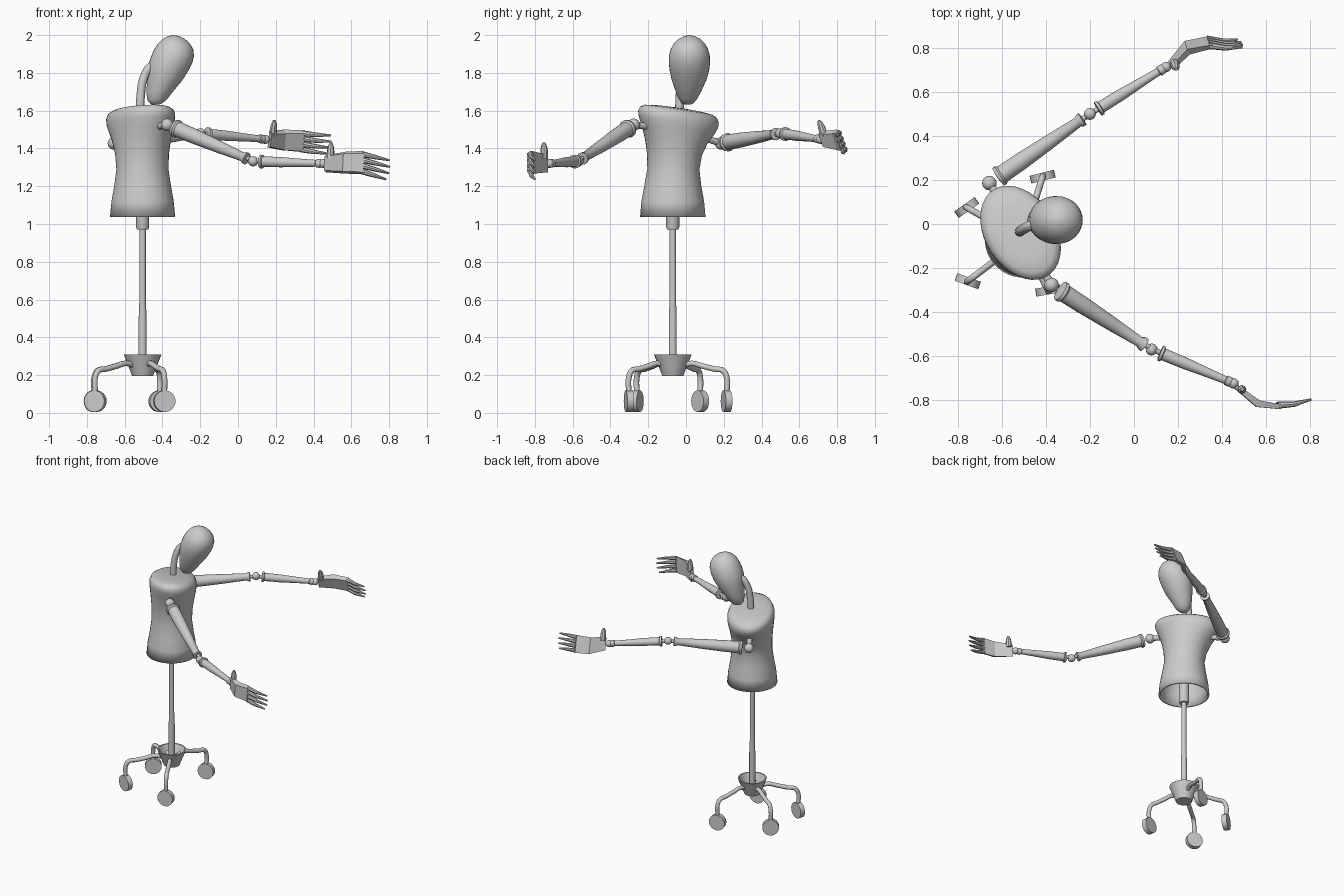
import bpy, bmesh
from math import sin, cos, pi, radians
from mathutils import Vector as V

if "Cube" in bpy.data.objects:
    bpy.data.objects.remove(bpy.data.objects["Cube"])


def loft(name, rings, angle=40, cap=True):
    """Skin a list of equal-length point rings, lowest / first ring first."""
    bm = bmesh.new()
    vs = [[bm.verts.new(p) for p in r] for r in rings]
    n = len(vs[0])
    for a, b in zip(vs, vs[1:]):
        for i in range(n):
            j = (i + 1) % n
            bm.faces.new((a[i], a[j], b[j], b[i]))
    if cap:
        bm.faces.new(vs[0][::-1])
    bm.faces.new(vs[-1])
    bmesh.ops.recalc_face_normals(bm, faces=bm.faces)
    me = bpy.data.meshes.new(name)
    bm.to_mesh(me)
    bm.free()
    ob = bpy.data.objects.new(name, me)
    bpy.context.collection.objects.link(ob)
    smooth(ob, angle)
    return ob


def smooth(ob, angle):
    bpy.ops.object.select_all(action='DESELECT')
    ob.select_set(True)
    bpy.context.view_layer.objects.active = ob
    bpy.ops.object.shade_smooth_by_angle(angle=radians(angle))


def ellipse(c, u, v, n):
    return [V(c) + V(u) * cos(2 * pi * i / n) + V(v) * sin(2 * pi * i / n) for i in range(n)]


def turned(name, p, q, profile, n=24):
    """Round part between p and q; profile holds (fraction, radius)."""
    p, q = V(p), V(q)
    rot = (q - p).to_track_quat('Z', 'Y')
    u, v = rot @ V((1, 0, 0)), rot @ V((0, 1, 0))
    return loft(name, [ellipse(p.lerp(q, t), u * r, v * r, n) for t, r in profile])


def ball(name, p, r):
    bpy.ops.mesh.primitive_uv_sphere_add(segments=20, ring_count=12, radius=r, location=p)
    bpy.context.object.name = name
    smooth(bpy.context.object, 60)


def tube(name, pts, r):
    cu = bpy.data.curves.new(name, 'CURVE')
    cu.dimensions = '3D'
    cu.bevel_depth, cu.bevel_resolution, cu.use_fill_caps = r, 3, True
    cu.resolution_u = 6
    sp = cu.splines.new('BEZIER')
    sp.bezier_points.add(len(pts) - 1)
    for b, p in zip(sp.bezier_points, pts):
        b.co = p
        b.handle_left_type = b.handle_right_type = 'AUTO'
    bpy.context.collection.objects.link(bpy.data.objects.new(name, cu))


# stand: pole with collar, hollow hub
CX, CY = -0.505, -0.07
turned("pole", (CX, CY, 0), (CX, CY, 1), [(.2, .021), (.5, .021), (.6, .017), (.97, .017),
       (.971, .03), (.985, .035), (1.2, .035)])
turned("hub", (CX, CY, 0), (CX, CY, 1), [(.195, .055), (.31, .1), (.31, .09), (.23, .055)])

# four curved legs with disc casters
for i, (x, y, a) in enumerate([(-.415, .215, 14), (-.76, .075, 35), (-.755, -.26, -20), (-.39, -.302, 10)]):
    d = V((x - CX, y - CY, 0))
    path = [(.12, .245), (.36, .262), (.55, .248), (.78, .232), (.93, .224), (1, .19), (1, .10)]
    tube(f"leg_{i + 1}", [V((CX, CY, z)) + d * t for t, z in path], .015)
    ax = V((-sin(radians(a)), cos(radians(a)), 0)) * .018
    c = V((x, y, .062))
    turned(f"caster_{i + 1}", c - ax, c + ax, [(0, .057), (1, .057)])

# torso: open-bottomed shell, upper rings tilted with the shoulders
U, W = V((.53, -.85, 0)), V((.85, .53, 0))
rings = []
for z, a, b, k in [(1.037, .174, .172, 0), (1.12, .167, .164, 0), (1.2, .152, .15, 0), (1.29, .138, .138, .1),
                   (1.37, .148, .14, .3), (1.44, .172, .148, .6), (1.5, .205, .157, .9), (1.54, .226, .162, 1),
                   (1.57, .231, .16, 1), (1.592, .22, .15, 1), (1.605, .195, .13, 1), (1.612, .13, .085, 1),
                   (1.615, .04, .03, 1)]:
    c = V((CX - .01 * k, CY + .03 * k, z))
    rings.append(ellipse(c, (U + V((0, 0, .13 * k))) * a, (W - V((0, 0, .06 * k))) * b, 40))
torso = loft("torso", rings, 60, cap=False)
m = torso.modifiers.new("shell", 'SOLIDIFY')
m.thickness = .012

# neck and egg-shaped head
tube("neck", [(-.52, -.035, 1.58), (-.515, -.032, 1.68), (-.50, -.022, 1.77), (-.465, -.005, 1.83),
              (-.41, .01, 1.85)], .023)
head = [(1.632, -.436, .007, .018, .018), (1.64, -.434, .008, .034, .032), (1.66, -.428, .01, .053, .048),
        (1.70, -.415, .013, .070, .067), (1.76, -.388, .016, .093, .091), (1.81, -.371, .018, .107, .104),
        (1.85, -.358, .018, .115, .109), (1.89, -.346, .018, .113, .108), (1.925, -.340, .018, .103, .099),
        (1.955, -.339, .018, .085, .083), (1.98, -.340, .018, .058, .057), (1.994, -.341, .018, .03, .03),
        (2.0, -.342, .018, .006, .006)]
loft("head", [ellipse((x, y, z), (rx, 0, 0), (0, ry, 0), 32) for z, x, y, rx, ry in head], 80)


def hand(side, wrist, mid, knuckle, tip, up, droop):
    """Blocky palm bent at mid, four tapered fingers and a short thumb."""
    wrist, mid, knuckle, tip, up = V(wrist), V(mid), V(knuckle), V(tip), V(up).normalized()
    secs = []
    for p, d, h, t in [(wrist, mid - wrist, .046, .014), (mid, knuckle - wrist, .058, .023),
                       (knuckle, tip - mid, .062, .016)]:
        n = d.cross(up).normalized() * t
        w = up * h
        secs.append([p + w * .8 + n, p + w - n * .4, p - w - n * .4, p - w * .8 + n])
    loft(side + "_palm", secs, 20)
    for i in range(4):
        s = .045 - .03 * i
        a = knuckle + up * s - (knuckle - mid) * .12
        short = (.96, 1, .98, .88)[i]
        b = knuckle + (tip - knuckle) * short + up * (s * 1.15 - droop * .3)
        m = a.lerp(b, .5) + (a + b - mid * 2).cross(up).normalized() * .008
        rot = (b - a).to_track_quat('Z', 'Y')
        u, v = rot @ V((1, 0, 0)), rot @ V((0, 1, 0))
        loft(f"{side}_finger_{i + 1}", [ellipse(p, u * r, v * r, 8) for p, r in
                                        [(a, .016), (m, .012), (b, .005)]], 30)
    base = wrist.lerp(mid, .22) + up * .025
    turned(side + "_thumb", base, base + up * .085, [(0, .02), (.5, .02), (.8, .015), (1, .007)], 8)


def arm(side, sh, elbow, wrist):
    """Ball joints with flared, tapering limb segments between them."""
    sh, elbow, wrist = V(sh), V(elbow), V(wrist)
    ball(side + "_shoulder_ball", sh, .033)
    ball(side + "_elbow_ball", elbow, .027)
    ball(side + "_wrist_ball", wrist, .024)
    turned(side + "_shoulder_pin", sh, sh.lerp(V((-.515, -.04, 1.5)), .4), [(0, .018), (1, .018)], 12)
    turned(side + "_upper_arm", sh, elbow, [(.085, .035), (.09, .047), (.115, .049), (.13, .041), (.3, .04),
           (.6, .033), (.88, .024), (.9, .031), (.925, .033), (.93, .02)])
    turned(side + "_elbow_pin", sh.lerp(elbow, .9), elbow.lerp(wrist, .12), [(0, .012), (1, .012)], 12)
    turned(side + "_forearm", elbow, wrist, [(.1, .025), (.105, .036), (.135, .036), (.145, .028), (.4, .027),
           (.7, .021), (.9, .018), (.91, .023), (.96, .023), (1, .014)])


arm("right", (-.375, -.277, 1.525), (.08, -.57, 1.332), (.452, -.724, 1.32))
hand("right", (.465, -.735, 1.32), (.565, -.81, 1.325), (.665, -.825, 1.325), (.805, -.797, 1.30), (.05, 0, 1), .05)
arm("left", (-.657, .186, 1.427), (-.20, .50, 1.48), (.145, .713, 1.448))
hand("left", (.165, .722, 1.447), (.24, .805, 1.442), (.35, .828, 1.437), (.493, .82, 1.42), (.1, -.33, .94), 0)
